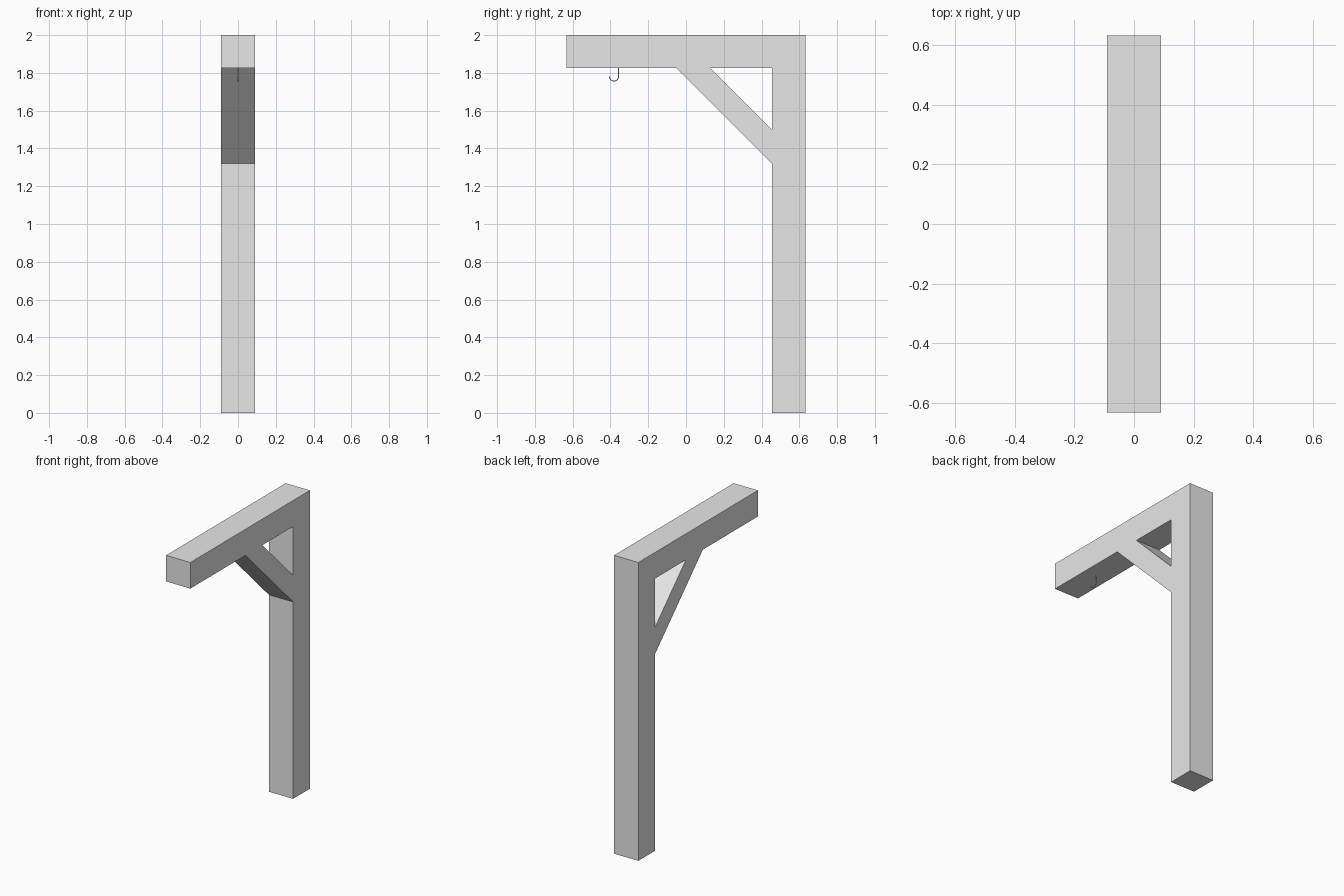
import bpy
import bmesh
from math import pi, cos, sin

cube = bpy.data.objects.get("Cube")
if cube:
    bpy.data.objects.remove(cube, do_unlink=True)


def make_material(name, colour):
    mat = bpy.data.materials.new(name)
    mat.use_nodes = True
    mat.diffuse_color = colour
    mat.node_tree.nodes["Principled BSDF"].inputs["Base Color"].default_value = colour
    return mat


GREY = make_material("light_grey", (0.8, 0.8, 0.8, 1))
HALF = 0.09           # half width of the timbers
FRONT, BACK = -0.633, 0.633
POST = 0.455          # front face of the post
UNDER = 1.825         # underside of the beam


def timber(name, profile):
    """Extrude a (y, z) profile across the width."""
    bm = bmesh.new()
    face = bm.faces.new([bm.verts.new((-HALF, y, z)) for y, z in profile])
    side = bmesh.ops.extrude_face_region(bm, geom=[face])["geom"]
    verts = [v for v in side if isinstance(v, bmesh.types.BMVert)]
    bmesh.ops.translate(bm, verts=verts, vec=(2 * HALF, 0, 0))
    bmesh.ops.recalc_face_normals(bm, faces=bm.faces)
    mesh = bpy.data.meshes.new(name)
    bm.to_mesh(mesh)
    bm.free()
    mesh.materials.append(GREY)
    obj = bpy.data.objects.new(name, mesh)
    bpy.context.collection.objects.link(obj)


# Upright post, top beam and diagonal brace
timber("post", [(POST, 0), (BACK, 0), (BACK, UNDER), (POST, UNDER)])
timber("beam", [(FRONT, UNDER), (BACK, UNDER), (BACK, 2), (FRONT, 2)])
timber("brace", [(POST, 1.32), (POST, 1.5), (0.13, UNDER), (-0.05, UNDER)])

# Hanging hook: straight shank and half-round bend
R, CY, CZ = 0.024, -0.381, 1.781
path = [(CY + R, UNDER)]
path += [(CY + R * cos(a), CZ - R * sin(a)) for a in (pi * i / 12 for i in range(13))]
curve = bpy.data.curves.new("hook", "CURVE")
curve.dimensions = "3D"
curve.bevel_depth = 0.003
curve.bevel_resolution = 1
curve.use_fill_caps = True
spline = curve.splines.new("POLY")
spline.points.add(len(path) - 1)
for point, (y, z) in zip(spline.points, path):
    point.co = (0, y, z, 1)
curve.materials.append(GREY)
hook = bpy.data.objects.new("hook", curve)
bpy.context.collection.objects.link(hook)
